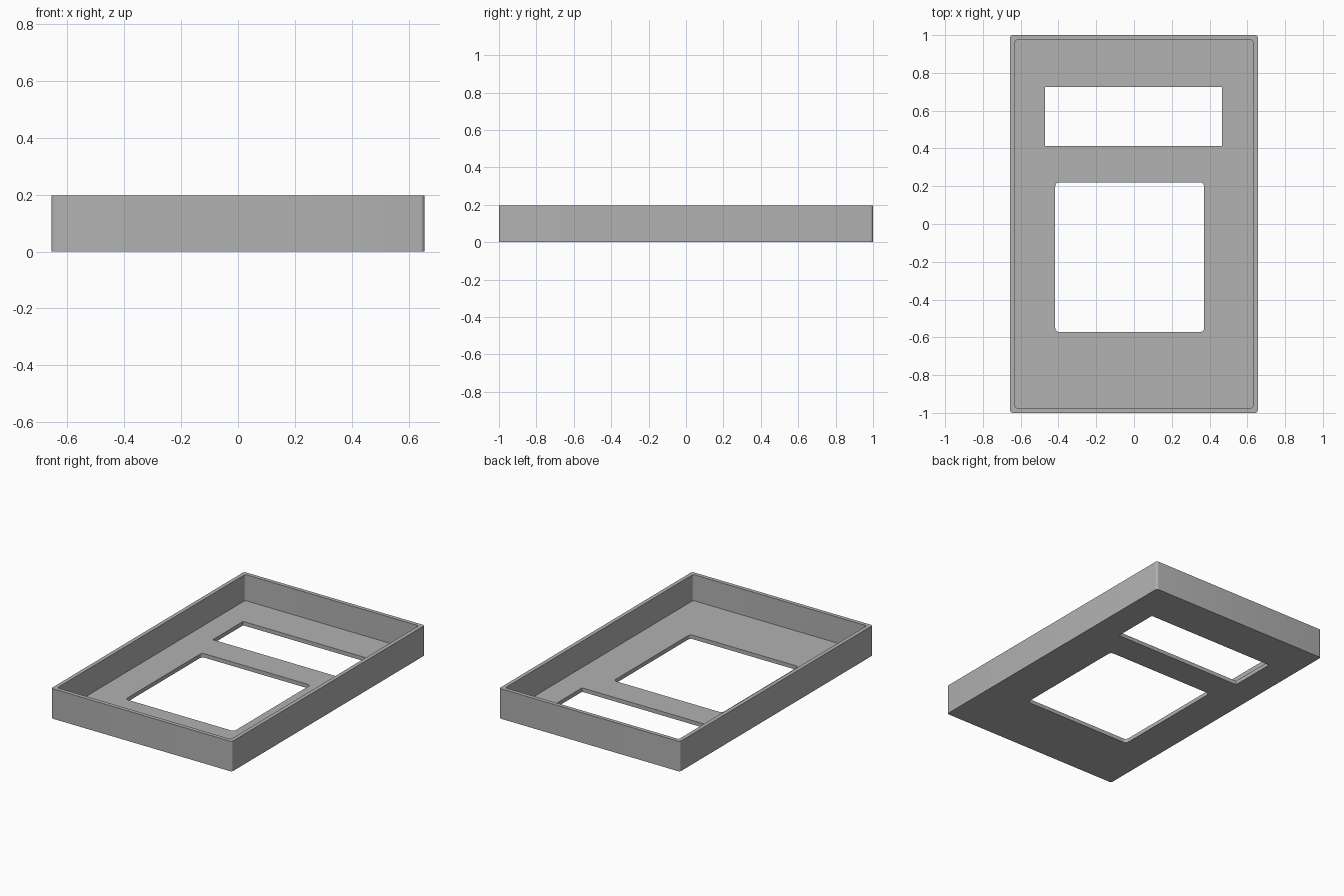
import bpy
import bmesh
from math import cos, sin, pi

cube = bpy.data.objects.get("Cube")
if cube:
    bpy.data.objects.remove(cube, do_unlink=True)

HALF_X, HALF_Y, HEIGHT = 0.656, 1.0, 0.197
WALL = 0.026
FLOOR = 0.026

grey = bpy.data.materials.new("plain grey")
grey.use_nodes = True
grey.diffuse_color = (0.445, 0.445, 0.445, 1)
grey.node_tree.nodes["Principled BSDF"].inputs["Base Color"].default_value = grey.diffuse_color


def rounded_block(name, x0, x1, y0, y1, z0, z1, radius, steps=6):
    """Upright block with rounded vertical corners."""
    bm = bmesh.new()
    corners = [(x1 - radius, y1 - radius), (x0 + radius, y1 - radius),
               (x0 + radius, y0 + radius), (x1 - radius, y0 + radius)]
    ring = []
    for i, (cx, cy) in enumerate(corners):
        for s in range(steps + 1):
            a = (i + s / steps) * pi / 2
            ring.append(bm.verts.new((cx + radius * cos(a), cy + radius * sin(a), z0)))
    base = bm.faces.new(ring)
    top = bmesh.ops.extrude_face_region(bm, geom=[base])["geom"]
    bmesh.ops.translate(bm, vec=(0, 0, z1 - z0),
                        verts=[v for v in top if isinstance(v, bmesh.types.BMVert)])
    bmesh.ops.recalc_face_normals(bm, faces=bm.faces)
    mesh = bpy.data.meshes.new(name)
    bm.to_mesh(mesh)
    bm.free()
    mesh.materials.append(grey)
    obj = bpy.data.objects.new(name, mesh)
    bpy.context.collection.objects.link(obj)
    return obj


# Outer shell of the tray
tray = rounded_block("tray_shell", -HALF_X, HALF_X, -HALF_Y, HALF_Y, 0, HEIGHT, 0.014)

# Hollow interior and the two openings through the floor
cutters = [
    rounded_block("interior_cutter", WALL - HALF_X, HALF_X - WALL,
                  WALL - HALF_Y, HALF_Y - WALL, FLOOR, HEIGHT + 0.1, 0.012),
    rounded_block("wide_opening_cutter", -0.471, 0.466, 0.412, 0.726, -0.1, 0.1, 0.003),
    rounded_block("large_opening_cutter", -0.417, 0.371, -0.572, 0.221, -0.1, 0.1, 0.022),
]
bpy.context.view_layer.objects.active = tray
for cutter in cutters:
    cut = tray.modifiers.new(cutter.name, "BOOLEAN")
    cut.operation = "DIFFERENCE"
    cut.solver = "EXACT"
    cut.object = cutter
    bpy.ops.object.modifier_apply(modifier=cut.name)
    bpy.data.objects.remove(cutter, do_unlink=True)

# Smooth the small corner rounds, keep the rims sharp
bpy.ops.object.select_all(action="DESELECT")
tray.select_set(True)
bpy.ops.object.shade_smooth_by_angle(angle=pi / 6)
